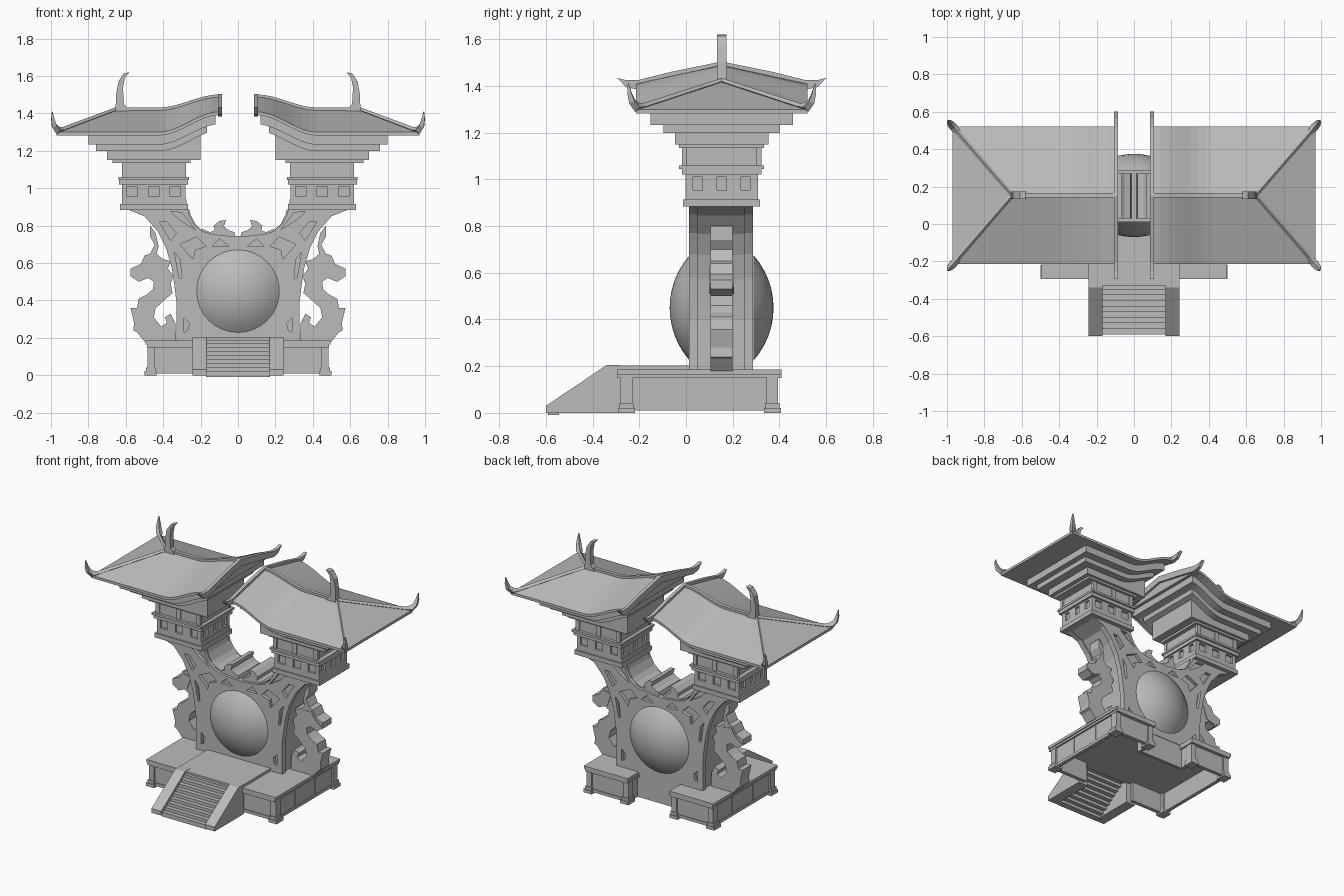
import bpy, bmesh, math
from mathutils import Matrix, Vector

cube = bpy.data.objects.get("Cube")
if cube:
    bpy.data.objects.remove(cube, do_unlink=True)

stone = bpy.data.materials.new("grey stone")
stone.use_nodes = True
GREY = (0.5, 0.5, 0.5, 1)
stone.diffuse_color = GREY
stone.node_tree.nodes["Principled BSDF"].inputs["Base Color"].default_value = GREY

CY = 0.153          # depth centre of the arch and towers


def add(name, mesh, mirror=False, smooth=False):
    ob = bpy.data.objects.new(name, mesh)
    bpy.context.collection.objects.link(ob)
    mesh.materials.clear()
    mesh.materials.append(stone)
    if mirror:
        ob.modifiers.new("mirror", "MIRROR").use_mirror_merge = False
    for p in mesh.polygons:
        p.use_smooth = smooth
    return ob


def curve_mesh(curve):
    tmp = bpy.data.objects.new("tmp", curve)
    bpy.context.collection.objects.link(tmp)
    deps = bpy.context.evaluated_depsgraph_get()
    mesh = bpy.data.meshes.new_from_object(tmp.evaluated_get(deps))
    bpy.data.objects.remove(tmp)
    return mesh


# columns: where the two outline axes and the extrusion axis go
PLANES = {"xz": ((1, 0, 0), (0, 0, 1), (0, 1, 0)),
          "yz": ((0, 1, 0), (0, 0, 1), (1, 0, 0)),
          "xy": ((1, 0, 0), (0, 1, 0), (0, 0, 1))}


def prism(name, loops, a, b, plane="xz", mirror=False):
    """Extrude an outline (first loop) with holes (other loops) from a to b."""
    cu = bpy.data.curves.new(name, "CURVE")
    cu.dimensions, cu.fill_mode = "2D", "BOTH"
    cu.extrude = abs(b - a) / 2
    for pts in loops:
        sp = cu.splines.new("POLY")
        sp.points.add(len(pts) - 1)
        for p, co in zip(sp.points, pts):
            p.co = (co[0], co[1], 0, 1)
        sp.use_cyclic_u = True
    mesh = curve_mesh(cu)
    u, v, w = (Vector(c) for c in PLANES[plane])
    mid = (a + b) / 2
    for vert in mesh.vertices:
        x, y, z = vert.co
        vert.co = u * x + v * y + w * (z + mid)
    bm = bmesh.new()
    bm.from_mesh(mesh)
    bmesh.ops.remove_doubles(bm, verts=bm.verts, dist=1e-5)
    bmesh.ops.recalc_face_normals(bm, faces=bm.faces)
    bm.to_mesh(mesh)
    bm.free()
    return add(name, mesh, mirror)


def box(name, x, y, z, mirror=False):
    bm = bmesh.new()
    bmesh.ops.create_cube(bm, size=1)
    for v in bm.verts:
        v.co = [(r[0] + r[1]) / 2 + c * (r[1] - r[0]) for r, c in zip((x, y, z), v.co)]
    mesh = bpy.data.meshes.new(name)
    bm.to_mesh(mesh)
    bm.free()
    return add(name, mesh, mirror)


def bar(name, pts, radii):
    cu = bpy.data.curves.new(name, "CURVE")
    cu.dimensions, cu.bevel_depth, cu.bevel_resolution = "3D", 0.02, 0
    cu.use_fill_caps = True
    sp = cu.splines.new("POLY")
    sp.points.add(len(pts) - 1)
    for p, co, r in zip(sp.points, pts, radii):
        p.co, p.radius = (*co, 1), r
    return add(name, curve_mesh(cu), True)


def sym(half):
    return half + [(-x, z) for x, z in reversed(half)]


def rect(x0, x1, z0, z1):
    return [(x0, z0), (x1, z0), (x1, z1), (x0, z1)]


# Base: hollow U-shaped plinth with posts, feet and rails
top = sym([(0.16, 0.285), (0.16, 0.41), (0.495, 0.41), (0.495, -0.295)])
prism("base_top", [top], 0.165, 0.185, "xy")
prism("base_ledge", [[(x * 0.985, y) for x, y in top]], 0.15, 0.165, "xy")
box("base_side_wall", (0.455, 0.475), (-0.27, 0.385), (0.01, 0.165), True)
box("base_front_wall", (0.2, 0.475), (-0.27, -0.25), (0.01, 0.165), True)
box("base_back_wall", (0.17, 0.475), (0.365, 0.385), (0.01, 0.165), True)
box("base_inner_wall", (0.17, 0.19), (0.27, 0.385), (0.01, 0.165), True)
box("base_recess_wall", (-0.19, 0.19), (0.265, 0.285), (0.01, 0.185))
for x0, y0, label in ((0.445, -0.28, "front"), (0.445, 0.345, "back"), (0.165, 0.345, "inner")):
    box(label + "_post", (x0, x0 + 0.04), (y0, y0 + 0.05), (0, 0.165), True)
    box(label + "_foot", (x0 - 0.008, x0 + 0.055), (y0 - 0.012, y0 + 0.062), (0, 0.022), True)
    box(label + "_foot_step", (x0 - 0.004, x0 + 0.047), (y0 - 0.006, y0 + 0.056), (0.022, 0.042), True)
box("side_rail", (0.47, 0.481), (-0.25, 0.36), (0.01, 0.03), True)
for y in (-0.06, 0.16):
    box("side_stile", (0.47, 0.479), (y, y + 0.014), (0.03, 0.155), True)
box("front_rail", (0.24, 0.46), (-0.277, -0.265), (0.01, 0.03), True)
box("back_rail", (0.2, 0.46), (0.38, 0.391), (0.01, 0.03), True)

# Stairs
STEPS = 9
for i in range(STEPS):
    y = -0.59 + i * 0.27 / STEPS
    z = (i + 1) * 0.19 / STEPS
    box("step", (-0.17, 0.17), (y, y + 0.045), (z - 0.03, z))
cheek = [(-0.6, 0), (-0.6, 0.03), (-0.34, 0.205), (-0.28, 0.205), (-0.28, 0)]
prism("stair_cheek", [cheek], 0.168, 0.242, "yz", True)
box("landing", (-0.242, 0.242), (-0.33, 0.03), (0.17, 0.203))

# Arch: carved face plates over a slimmer core
arch = sym([(0.33, 0.18), (0.33, 0.4), (0.34, 0.48), (0.355, 0.58), (0.385, 0.68),
            (0.43, 0.77), (0.5, 0.85), (0.6, 0.89), (0.27, 0.89), (0.262, 0.86),
            (0.235, 0.81), (0.19, 0.77), (0.14, 0.755), (0.05, 0.745)])
carvings = [[(0.27, 0.24), (0.29, 0.23), (0.29, 0.31), (0.26, 0.28)],
            [(0.31, 0.70), (0.22, 0.74), (0.17, 0.69), (0.23, 0.67), (0.24, 0.62)],
            [(0.36, 0.875), (0.30, 0.87), (0.23, 0.78), (0.31, 0.83)],
            [(0.05, 0.69), (0.14, 0.69), (0.10, 0.73)],
            [(0.30, 0.52), (0.315, 0.52), (0.34, 0.66), (0.31, 0.62)],
            [(0.33, 0.76), (0.36, 0.72), (0.42, 0.82), (0.38, 0.82)]]
holes = carvings + [[(-x, z) for x, z in h] for h in carvings]
prism("arch_front", [arch] + holes, 0.012, 0.05)
prism("arch_back", [arch] + holes, 0.25, 0.288)
prism("arch_core", [[(x * 0.965, z - 0.004) for x, z in arch]], 0.035, 0.265)
curl = [(0.01, 0.73), (0.02, 0.765), (0.05, 0.775), (0.075, 0.795), (0.065, 0.83), (0.1, 0.825),
        (0.13, 0.80), (0.125, 0.775), (0.15, 0.765), (0.195, 0.785), (0.18, 0.74)]
prism("crest_curl", [curl], 0.03, 0.27, mirror=True)

# Domes: shallow spherical caps, one on each face
R, RIM, DEPTH = 0.34, 0.225, 0.085
for name, y, sign in (("front_dome", 0.015, -1), ("back_dome", 0.29, 1)):
    bm = bmesh.new()
    amax = math.asin(RIM / R)
    prof = [bm.verts.new((R * math.sin(a), y + sign * (DEPTH - R + R * math.cos(a)), 0.45))
            for a in [amax * i / 6 for i in range(7)]]
    edges = [bm.edges.new(p) for p in zip(prof, prof[1:])]
    bmesh.ops.spin(bm, geom=edges, cent=(0, y, 0.45), axis=(0, 1, 0),
                   angle=math.tau, steps=32)
    bmesh.ops.remove_doubles(bm, verts=bm.verts, dist=1e-5)
    bmesh.ops.recalc_face_normals(bm, faces=bm.faces)
    outward = sum((f.normal.y * f.calc_area() for f in bm.faces))
    if outward * sign < 0:
        bmesh.ops.reverse_faces(bm, faces=bm.faces)
    mesh = bpy.data.meshes.new(name)
    bm.to_mesh(mesh)
    bm.free()
    add(name, mesh, smooth=True)

# Serpents beside the arch
serpent = [(0.33, 0.18), (0.5, 0.18), (0.54, 0.23), (0.56, 0.24), (0.555, 0.28), (0.575, 0.36),
           (0.54, 0.36), (0.53, 0.41), (0.49, 0.43), (0.455, 0.46), (0.45, 0.5), (0.48, 0.52),
           (0.53, 0.5), (0.575, 0.53), (0.575, 0.57), (0.52, 0.595), (0.50, 0.64), (0.47, 0.65),
           (0.445, 0.70), (0.47, 0.74), (0.47, 0.80), (0.44, 0.76), (0.425, 0.69), (0.435, 0.65),
           (0.40, 0.62), (0.36, 0.61), (0.375, 0.57), (0.345, 0.53), (0.36, 0.49), (0.35, 0.44),
           (0.385, 0.41), (0.44, 0.36), (0.45, 0.31), (0.41, 0.26), (0.38, 0.28), (0.39, 0.31),
           (0.36, 0.33), (0.335, 0.28)]
prism("serpent", [serpent], 0.105, 0.2, mirror=True)
prism("serpent_head", [[(0.46, 0.53), (0.53, 0.51), (0.57, 0.54), (0.51, 0.59),
                        (0.49, 0.63), (0.43, 0.62)]], 0.1, 0.205, mirror=True)

# Towers: stacked courses given as name, x range, half depth, z range
for name, x, d, z in (("tower_plinth", (0.268, 0.632), 0.165, (0.885, 0.915)),
                      ("lower_storey", (0.295, 0.605), 0.14, (0.91, 1.03)),
                      ("lower_sill", (0.275, 0.62), 0.155, (0.915, 0.94)),
                      ("lower_cornice", (0.268, 0.636), 0.17, (1.02, 1.045)),
                      ("upper_flange", (0.262, 0.64), 0.182, (1.045, 1.06)),
                      ("upper_storey", (0.285, 0.61), 0.163, (1.06, 1.14)),
                      ("bracket_flange", (0.255, 0.67), 0.182, (1.135, 1.152))):
    box(name, x, (CY - d, CY + d), z, True)
windows = [rect(x - 0.028, x + 0.028, 0.955, 1.01) for x in (0.335, 0.45, 0.565)]
side_windows = [rect(y - 0.02, y + 0.02, 0.955, 1.01) for y in (0.05, CY, 0.255)]
for s in (-1, 1):
    prism("window_wall", [rect(0.28, 0.62, 0.92, 1.03)] + windows,
          CY + s * 0.137, CY + s * 0.155, mirror=True)
    xw = 0.45 + s * 0.161
    prism("side_window_wall", [rect(CY - 0.14, CY + 0.14, 0.92, 1.03)] + side_windows,
          xw - 0.009, xw + 0.009, "yz", True)
    for x in (0.278, 0.43, 0.59):
        ya, yb = sorted((CY + s * 0.15, CY + s * 0.17))
        box("upper_pilaster", (x, x + 0.03), (ya, yb), (1.06, 1.14), True)


# Brackets and roof sweep upward towards the middle of the gate
def sweep(x):
    t = min(max((0.42 - x) / 0.32, 0), 1)
    return t * t * (3 - 2 * t)


def band(x0, x1, low, high, lift_low, lift_high):
    xs = [x0 + (min(x1, 0.42) - x0) * i / 8 for i in range(9)] + [x1]
    return ([(x, low + lift_low * sweep(x)) for x in xs]
            + [(x, high + lift_high * sweep(x)) for x in reversed(xs)])


for name, x0, x1, d, z0, z1, lift in (("bracket_low", 0.2, 0.70, 0.2, 1.15, 1.2, 0),
                                      ("bracket_mid", 0.165, 0.76, 0.25, 1.198, 1.235, 0.11),
                                      ("bracket_high", 0.12, 0.80, 0.305, 1.233, 1.29, 0.11)):
    prism(name, [band(x0, x1, z0, z1, lift, 0.11)], CY - d, CY + d, mirror=True)

bm = bmesh.new()
rows = []
for x in [0.1 + 0.04 * i for i in range(9)] + [0.65, 0.97]:
    e, hip = 1.3 + 0.11 * sweep(x), x > 0.9
    ys = (CY - 0.367, CY + 0.367)
    ridge = bm.verts.new((x, CY, e if hip else 1.42 + 0.07 * sweep(x)))
    rows.append([bm.verts.new((x, ys[0], e - 0.018)), bm.verts.new((x, ys[0], e)), ridge,
                 bm.verts.new((x, ys[1], e)), bm.verts.new((x, ys[1], e - 0.018))])
for a, b in zip(rows[:-2], rows[1:-1]):
    for i in range(5):
        bm.faces.new((a[i], a[(i + 1) % 5], b[(i + 1) % 5], b[i]))
a, b = rows[-2:]
for f in ((a[0], a[1], b[1], b[0]), (a[1], a[2], b[1]), (a[2], b[2], b[1]), (a[2], b[3], b[2]),
          (a[2], a[3], b[3]), (a[3], a[4], b[4], b[3]), (a[4], a[0], b[0], b[4]), b, rows[0]):
    bm.faces.new(f)
bmesh.ops.recalc_face_normals(bm, faces=bm.faces)
mesh = bpy.data.meshes.new("roof")
bm.to_mesh(mesh)
bm.free()
add("roof", mesh, True)

# Roof trim: ridge cap, gable fin, ridge horn, hip ribs with corner horns
prism("ridge_cap", [band(0.1, 0.64, 1.40, 1.432, 0.07, 0.07)], CY - 0.012, CY + 0.012, mirror=True)
fin = [(0, 1.505), (0.22, 1.46), (0.36, 1.425), (0.41, 1.425), (0.448, 1.435),
       (0.41, 1.395), (0.36, 1.385), (0.2, 1.42), (0, 1.46)]
fin = fin + [(-y, z) for y, z in fin[-2:0:-1]]
prism("gable_fin", [[(CY + y, z) for y, z in fin]], 0.085, 0.108, "yz", True)
prism("ridge_horn", [[(0.575, 1.41), (0.61, 1.45), (0.615, 1.54), (0.605, 1.59), (0.58, 1.62),
                      (0.61, 1.615), (0.64, 1.57), (0.652, 1.5), (0.655, 1.41)]],
      CY - 0.02, CY + 0.02, mirror=True)
for s in (-1, 1):
    path = [(0.65, 0, 1.422), (0.94, 0.335, 1.312), (0.965, 0.365, 1.31),
            (0.983, 0.385, 1.335), (0.99, 0.395, 1.37), (0.993, 0.4, 1.41)]
    bar("hip_rib", [(x, CY + s * y, z) for x, y, z in path], (0.6, 0.7, 1.1, 0.9, 0.6, 0.15))
